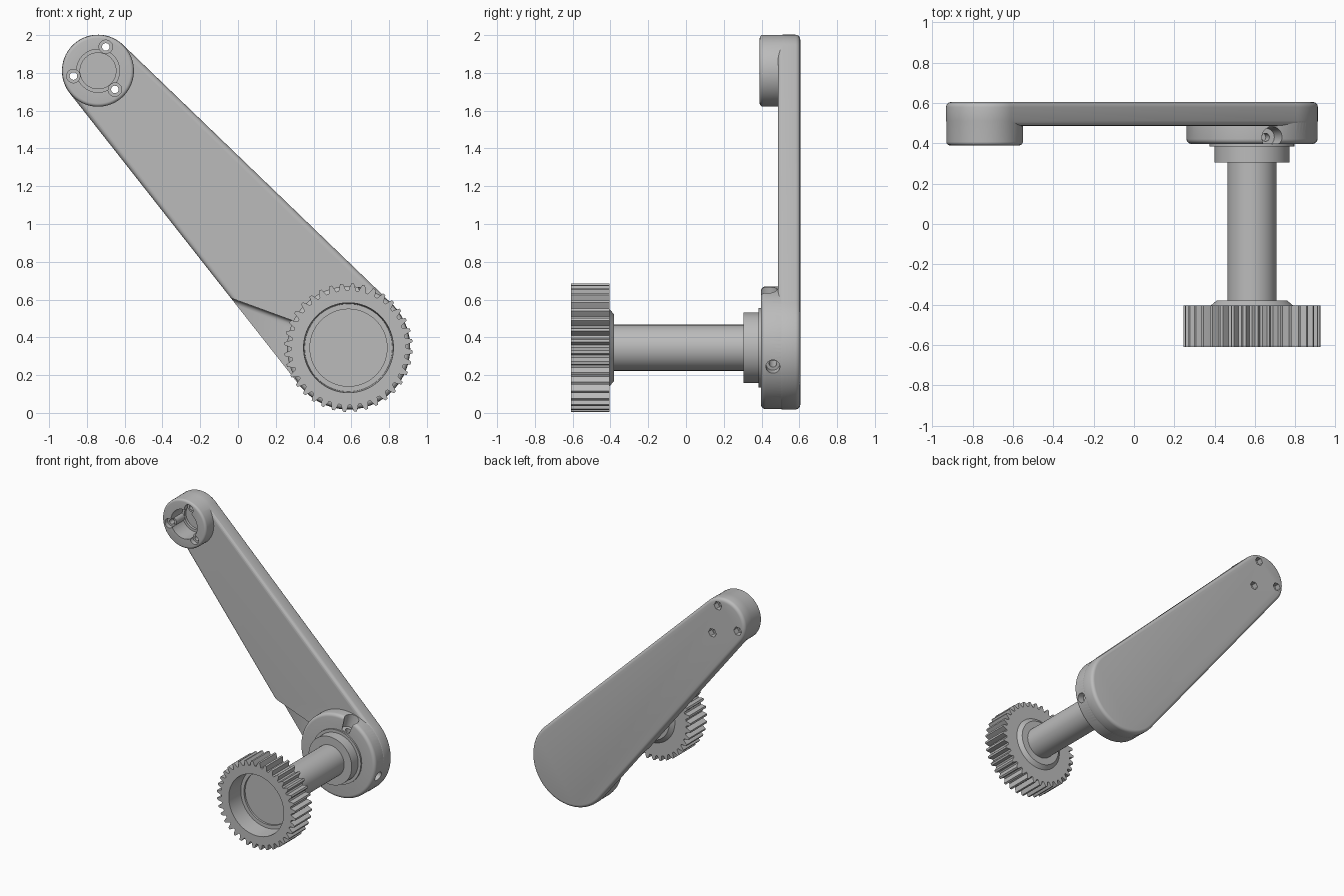
import bpy, bmesh
from math import sin, cos, acos, atan2, pi, hypot, radians
from mathutils import Matrix, Vector

if "Cube" in bpy.data.objects:
    bpy.data.objects.remove(bpy.data.objects["Cube"])

BIG = (0.585, 0.345)      # shaft end centre (x, z)
SMALL = (-0.741, 1.811)   # socket end centre (x, z)

grey = bpy.data.materials.new("machined_grey")
grey.use_nodes = True
grey.diffuse_color = (0.5, 0.5, 0.5, 1)
for node in grey.node_tree.nodes:
    if node.type == 'BSDF_PRINCIPLED':
        node.inputs["Base Color"].default_value = grey.diffuse_color


def finish(name, bm):
    bmesh.ops.recalc_face_normals(bm, faces=bm.faces)
    mesh = bpy.data.meshes.new(name)
    bm.to_mesh(mesh)
    bm.free()
    mesh.materials.append(grey)
    obj = bpy.data.objects.new(name, mesh)
    bpy.context.collection.objects.link(obj)
    return obj


def place(center):
    return Matrix.Translation((center[0], 0, center[1]))


def radial(center, angle):
    """Turn the lathe axis to point outward from a centre."""
    return place(center) @ Matrix.Rotation(-angle, 4, 'Y') @ Matrix.Rotation(-pi / 2, 4, 'Z')


def lathe(name, rings, matrix, n=64):
    """Rings of (radius, y) around the y axis, capped; radius may be a list of repeating radii."""
    bm = bmesh.new()
    loops = []
    for r, y in rings:
        pattern = r if isinstance(r, (list, tuple)) else [r]
        loop = []
        for i in range(n):
            a, rad = 2 * pi * i / n, pattern[i % len(pattern)]
            loop.append(bm.verts.new(matrix @ Vector((rad * cos(a), y, rad * sin(a)))))
        loops.append(loop)
    for p, q in zip(loops, loops[1:]):
        for i in range(n):
            j = (i + 1) % n
            bm.faces.new((p[i], p[j], q[j], q[i]))
    bm.faces.new(loops[0])
    bm.faces.new(loops[-1])
    return finish(name, bm)


def prism(name, outline, y0, y1, bevel):
    """Extrude an (x, z) outline along y with rounded rims."""
    bm = bmesh.new()
    a = [bm.verts.new((x, y0, z)) for x, z in outline]
    b = [bm.verts.new((x, y1, z)) for x, z in outline]
    caps = [bm.faces.new(a), bm.faces.new(b)]
    for i in range(len(a)):
        j = (i + 1) % len(a)
        bm.faces.new((a[i], a[j], b[j], b[i]))
    bmesh.ops.recalc_face_normals(bm, faces=bm.faces)
    rim = [e for f in caps for e in f.edges]
    bmesh.ops.bevel(bm, geom=rim, offset=bevel, segments=4, profile=0.5, affect='EDGES')
    return finish(name, bm)


def combine(target, other, operation):
    other.hide_render = True
    mod = target.modifiers.new(operation.lower(), 'BOOLEAN')
    mod.operation, mod.solver, mod.object = operation, 'EXACT', other
    bpy.context.view_layer.objects.active = target
    bpy.ops.object.modifier_apply(modifier=mod.name)
    bpy.data.objects.remove(other)


def rounded_boss(name, r, y0, y1, bevel, center):
    rings = [(r - bevel + bevel * sin(t * pi / 10), y0 + bevel - bevel * cos(t * pi / 10))
             for t in range(6)]
    return lathe(name, rings + [(r, y1)], place(center), 96)


# Tapered arm plate: two arcs joined by tangents
dx, dz = SMALL[0] - BIG[0], SMALL[1] - BIG[1]
big_r, small_r = 0.327, 0.191
heading = atan2(dz, dx)
spread = acos((big_r - small_r) / hypot(dx, dz))


def arc(center, r, start, end, n=48):
    return [(center[0] + r * cos(start + (end - start) * i / n),
             center[1] + r * sin(start + (end - start) * i / n)) for i in range(n + 1)]


outline = arc(BIG, big_r, heading + spread, heading + 2 * pi - spread)
outline += arc(SMALL, small_r, heading - spread, heading + spread)
arm = prism("arm", outline, 0.487, 0.605, 0.025)

# Relief beside the shaft end
relief = prism("relief_cutter", [(-0.2, 0.667), (0.45, 0.43), (0.45, -0.1), (-0.2, -0.1)],
               0.3, 0.55, 0.025)
combine(arm, relief, 'DIFFERENCE')

# End bosses
combine(arm, rounded_boss("shaft_boss", 0.325, 0.397, 0.575, 0.025, BIG), 'UNION')
combine(arm, rounded_boss("socket_boss", 0.19, 0.39, 0.575, 0.018, SMALL), 'UNION')

# Socket pocket with three screw lugs
pocket = lathe("pocket_cutter", [(0.114, 0.3), (0.114, 0.53), (0.095, 0.53), (0.095, 0.55)],
               place(SMALL))
combine(arm, pocket, 'DIFFERENCE')
for k in range(3):
    a = radians(72 + 120 * k)
    spot = place((SMALL[0] + 0.133 * cos(a), SMALL[1] + 0.133 * sin(a)))
    combine(arm, lathe("screw_lug", [(0.037, 0.43), (0.037, 0.56)], spot, 32), 'UNION')
    combine(arm, lathe("counterbore_cutter", [(0.036, 0.3), (0.036, 0.425)], spot, 32), 'DIFFERENCE')
    combine(arm, lathe("screw_cutter", [(0.02, 0.3), (0.02, 0.7)], spot, 24), 'DIFFERENCE')
    combine(arm, lathe("nut_cutter", [(0.034, 0.56), (0.034, 0.7)], spot, 6), 'DIFFERENCE')

# Set screw access: open notch above, round hole at the side
for angle, depth, inner, outer, start in ((72, 0.43, 0.045, 0.058, 0.22),
                                          (-18, 0.46, 0.037, 0.037, 0.27)):
    m = Matrix.Translation((0, depth, 0)) @ radial(BIG, radians(angle))
    combine(arm, lathe("access_cutter", [(inner, start), (outer, 0.4)], m, 32), 'DIFFERENCE')
    combine(arm, lathe("set_screw_cutter", [(0.02, 0.16), (0.02, 0.36)], m, 24), 'DIFFERENCE')

# Shaft with stepped collar
shaft = lathe("shaft", [(0.122, -0.4), (0.122, 0.305), (0.187, 0.305), (0.187, 0.385),
                        (0.21, 0.385), (0.21, 0.41)], place(BIG))

# Cupped spur gear with a chamfered hub
TEETH = 36
tooth = [0.303, 0.303, 0.303, 0.322, 0.34, 0.34, 0.34, 0.322]
gear = lathe("gear", [(0.175, -0.38), (0.205, -0.405), (tooth, -0.405), (tooth, -0.61),
                      (0.238, -0.61), (0.232, -0.47), (0.204, -0.47), (0.204, -0.455)],
             place(BIG), TEETH * len(tooth))

for obj in (arm, shaft, gear):
    bpy.ops.object.select_all(action='DESELECT')
    obj.select_set(True)
    bpy.context.view_layer.objects.active = obj
    bpy.ops.object.shade_smooth_by_angle(angle=radians(25))
